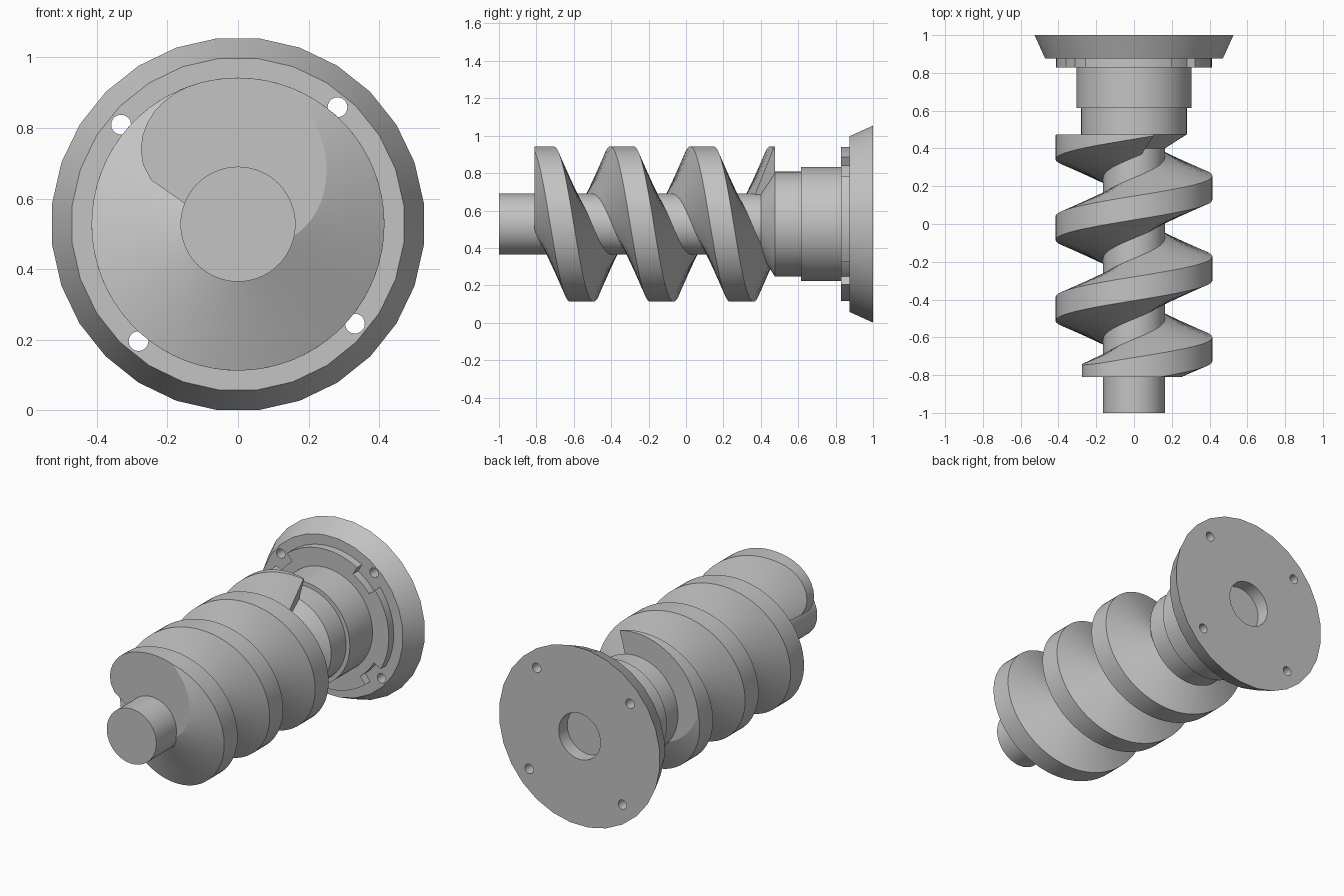
import bpy, bmesh
from math import sin, cos, pi, tau, sqrt, radians

if "Cube" in bpy.data.objects:
    bpy.data.objects.remove(bpy.data.objects["Cube"])

AXIS = 0.5275            # height of the screw axis, which runs along y

steel = bpy.data.materials.new("steel_grey")
steel.use_nodes = True
GREY = (0.55, 0.55, 0.55, 1)
steel.diffuse_color = GREY
steel.node_tree.nodes["Principled BSDF"].inputs["Base Color"].default_value = GREY


def polar(r, a, y):
    """Point at radius r and angle a (from the top towards +x)."""
    return (r * sin(a), y, AXIS + r * cos(a))


def finish(name, bm):
    bmesh.ops.recalc_face_normals(bm, faces=bm.faces)
    mesh = bpy.data.meshes.new(name)
    bm.to_mesh(mesh)
    bm.free()
    mesh.materials.append(steel)
    ob = bpy.data.objects.new(name, mesh)
    bpy.context.collection.objects.link(ob)
    return ob


def skin(bm, rings, close):
    """Join equal rings of points into a closed skin with end caps."""
    rows = [[bm.verts.new(p) for p in ring] for ring in rings]
    n = len(rows[0])
    for a, b in zip(rows, rows[1:]):
        for i in range(n):
            bm.faces.new((a[i], a[(i + 1) % n], b[(i + 1) % n], b[i]))
    if close:
        bm.faces.new(rows[0])
        bm.faces.new(rows[-1])


def turned(name, profile, sides, offset=0.0):
    """Solid of revolution from (radius, y) pairs."""
    bm = bmesh.new()
    skin(bm, [[polar(r, tau * (i + offset) / sides, y) for i in range(sides)]
              for r, y in profile], True)
    return finish(name, bm)


# Shaft with coned shoulder and two collars
turned("shaft", [(0.163, -1), (0.163, 0.4), (0.28, 0.475), (0.28, 0.615),
                 (0.305, 0.615), (0.305, 0.85)], 64)

# Helical thread: trapezoid section with a rounded start, trimmed flat at both ends
PITCH, CREST, ROOT, HALF, SLOPE = 0.4275, 0.415, 0.15, 0.063, 0.385
START, END, STEPS = -0.19, 3.04, 220
sections = []
for k in range(STEPS + 1):
    t = START + (END - START) * k / STEPS
    u = min(1, (t - START) / 0.14)
    top = 0.165 + (CREST - 0.165) * sqrt(1 - (1 - u) ** 2)
    mid = -0.77 + PITCH * t
    w_top, w_root = (HALF + (CREST - r) * SLOPE for r in (top, ROOT))
    sections.append([polar(r, tau * t, mid + w) for r, w in
                     ((ROOT, -w_root), (top, -w_top), (top, w_top), (ROOT, w_root))])
bm = bmesh.new()
skin(bm, sections, True)
for y, side in ((-0.81, -1), (0.475, 1)):
    bmesh.ops.bisect_plane(bm, geom=bm.verts[:] + bm.edges[:] + bm.faces[:],
                           plane_co=(0, y, 0), plane_no=(0, side, 0), clear_outer=True)
    bmesh.ops.holes_fill(bm, edges=[e for e in bm.edges if e.is_boundary], sides=0)
finish("thread", bm)

# Locating ring with a notch beside each bolt hole
HOLES = [radians(40.4 + 90 * k) for k in range(4)]
NOTCH = radians(11)
outline = []
for a in HOLES:
    outline += [(0.36, a - NOTCH + 2 * NOTCH * i / 6) for i in range(7)]
    span = pi / 2 - 2 * NOTCH
    outline += [(0.412, a + NOTCH + span * i / 14) for i in range(15)]
bm = bmesh.new()
skin(bm, [[polar(r, a, y) for r, a in outline] for y in (0.828, 0.88)], True)
finish("locating_ring", bm)

# Tapered flange with four bolt holes and a blind centre bore at the back
flange = turned("flange", [(0.473, 0.875), (0.53, 1)], 28, 0.5)
bm = bmesh.new()
for a in HOLES:
    x, _, z = polar(0.435, a, 0)
    skin(bm, [[(x + 0.028 * cos(tau * i / 20), y, z + 0.028 * sin(tau * i / 20))
               for i in range(20)] for y in (0.8, 1.1)], True)
skin(bm, [[polar(0.137, tau * i / 48, y) for i in range(48)] for y in (0.92, 1.1)], True)
cutter = finish("flange_cutter", bm)
cutter.hide_render = True
mod = flange.modifiers.new("holes", "BOOLEAN")
mod.operation, mod.solver, mod.object = "DIFFERENCE", "EXACT", cutter
bpy.ops.object.select_all(action="DESELECT")
flange.select_set(True)
bpy.context.view_layer.objects.active = flange
bpy.ops.object.modifier_apply(modifier=mod.name)
bpy.data.objects.remove(cutter)

# Smooth round surfaces, keep machined edges sharp
for name in ("shaft", "thread", "locating_ring", "flange"):
    ob = bpy.data.objects[name]
    ob.select_set(True)
    bpy.context.view_layer.objects.active = ob
bpy.ops.object.shade_smooth_by_angle(angle=radians(20))
